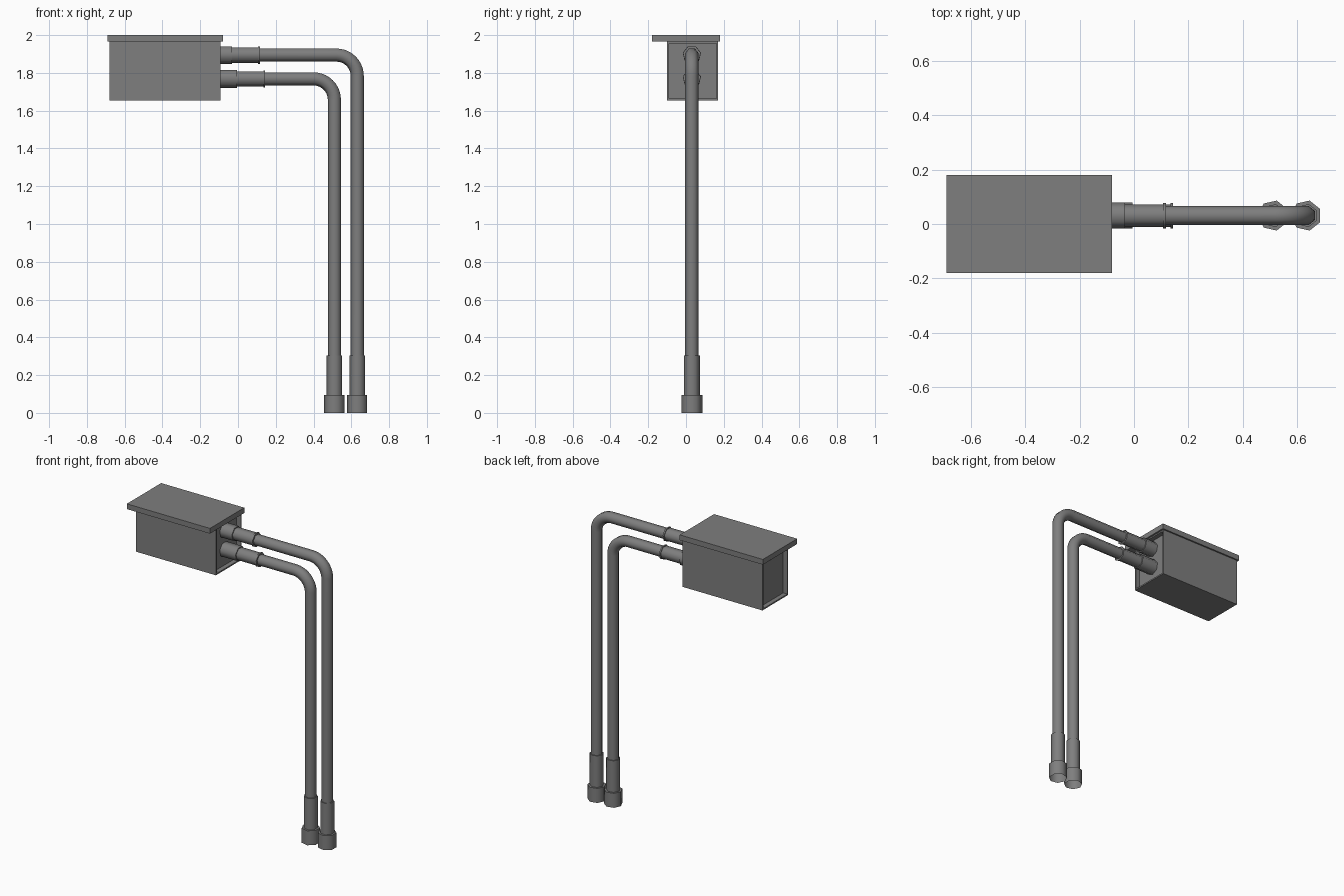
import bpy, bmesh, math
from mathutils import Vector

cube = bpy.data.objects.get("Cube")
if cube:
    bpy.data.objects.remove(cube, do_unlink=True)

SIDES = 7
PIPE_Y = 0.031
PIPE_R = 0.0365
BEND = 0.112

grey = bpy.data.materials.new("mid_grey")
grey.use_nodes = True
colour = (0.21, 0.21, 0.21, 1)
grey.diffuse_color = colour
grey.node_tree.nodes["Principled BSDF"].inputs["Base Color"].default_value = colour


def finish(name, bm):
    bmesh.ops.recalc_face_normals(bm, faces=bm.faces[:])
    mesh = bpy.data.meshes.new(name)
    bm.to_mesh(mesh)
    bm.free()
    mesh.materials.append(grey)
    obj = bpy.data.objects.new(name, mesh)
    bpy.context.collection.objects.link(obj)
    return obj


def box(name, low, high, recess=False):
    low, high = Vector(low), Vector(high)
    bm = bmesh.new()
    bmesh.ops.create_cube(bm, size=1)
    for v in bm.verts:
        v.co = (low + high) / 2 + v.co * (high - low)
    if recess:
        # sunken panel framed by a thin rim at both ends
        bm.normal_update()
        ends = [f for f in bm.faces if abs(f.normal.x) > 0.9]
        bmesh.ops.inset_individual(bm, faces=ends, thickness=0.013)
        for f in ends:
            inward = f.normal * -0.03
            new = bmesh.ops.extrude_discrete_faces(bm, faces=[f])["faces"][0]
            bmesh.ops.translate(bm, verts=new.verts[:], vec=inward)
    return finish(name, bm)


def tube(name, rings):
    """Open tube through rings of (x, z, heading, radius), flat side outward."""
    bm = bmesh.new()
    loops = []
    for x, z, t, r in rings:
        out = Vector((-math.sin(t), 0, math.cos(t)))
        loop = []
        for k in range(SIDES):
            a = (k + 0.5) * math.tau / SIDES
            loop.append(bm.verts.new(Vector((x, PIPE_Y, z)) + r * (
                math.cos(a) * out + math.sin(a) * Vector((0, 1, 0)))))
        loops.append(loop)
    for a, b in zip(loops, loops[1:]):
        for k in range(SIDES):
            n = (k + 1) % SIDES
            bm.faces.new((a[k], a[n], b[n], b[k]))
    obj = finish(name, bm)
    bpy.ops.object.select_all(action="DESELECT")
    obj.select_set(True)
    bpy.context.view_layer.objects.active = obj
    bpy.ops.object.shade_smooth_by_angle(angle=math.radians(60))


# Housing and overhanging lid
box("housing", (-0.68, -0.10, 1.655), (-0.092, 0.17, 1.966), recess=True)
box("lid", (-0.69, -0.18, 1.965), (-0.08, 0.18, 2.0))


def bent_pipe(prefix, x, z, collar_end, sleeve_end):
    down = -math.pi / 2
    # Pipe with a quarter-circle elbow
    rings = [(-0.1, z, 0, PIPE_R)]
    for i in range(11):
        a = i / 10 * math.pi / 2
        rings.append((x - BEND + BEND * math.sin(a),
                      z - BEND + BEND * math.cos(a), -a, PIPE_R))
    rings.append((x, 0.09, down, PIPE_R))
    tube(prefix + "_pipe", rings)

    # Stepped fitting at the housing: collar, sleeve, rim
    lip = sleeve_end + 0.01
    steps = [(-0.122, 0.0495), (collar_end, 0.0495), (collar_end, 0.0425),
             (sleeve_end, 0.0425), (sleeve_end, 0.048), (lip, 0.048), (lip, PIPE_R)]
    tube(prefix + "_housing_fitting", [(px, z, 0, r) for px, r in steps])

    # Open fitting at the foot: sleeve and wide nut
    steps = [(0.305, PIPE_R), (0.305, 0.043), (0.096, 0.043), (0.096, 0.0565), (0, 0.0565)]
    tube(prefix + "_foot_fitting", [(x, pz, down, r) for pz, r in steps])


bent_pipe("outer", 0.633, 1.896, -0.033, 0.107)
bent_pipe("inner", 0.512, 1.770, -0.006, 0.134)
